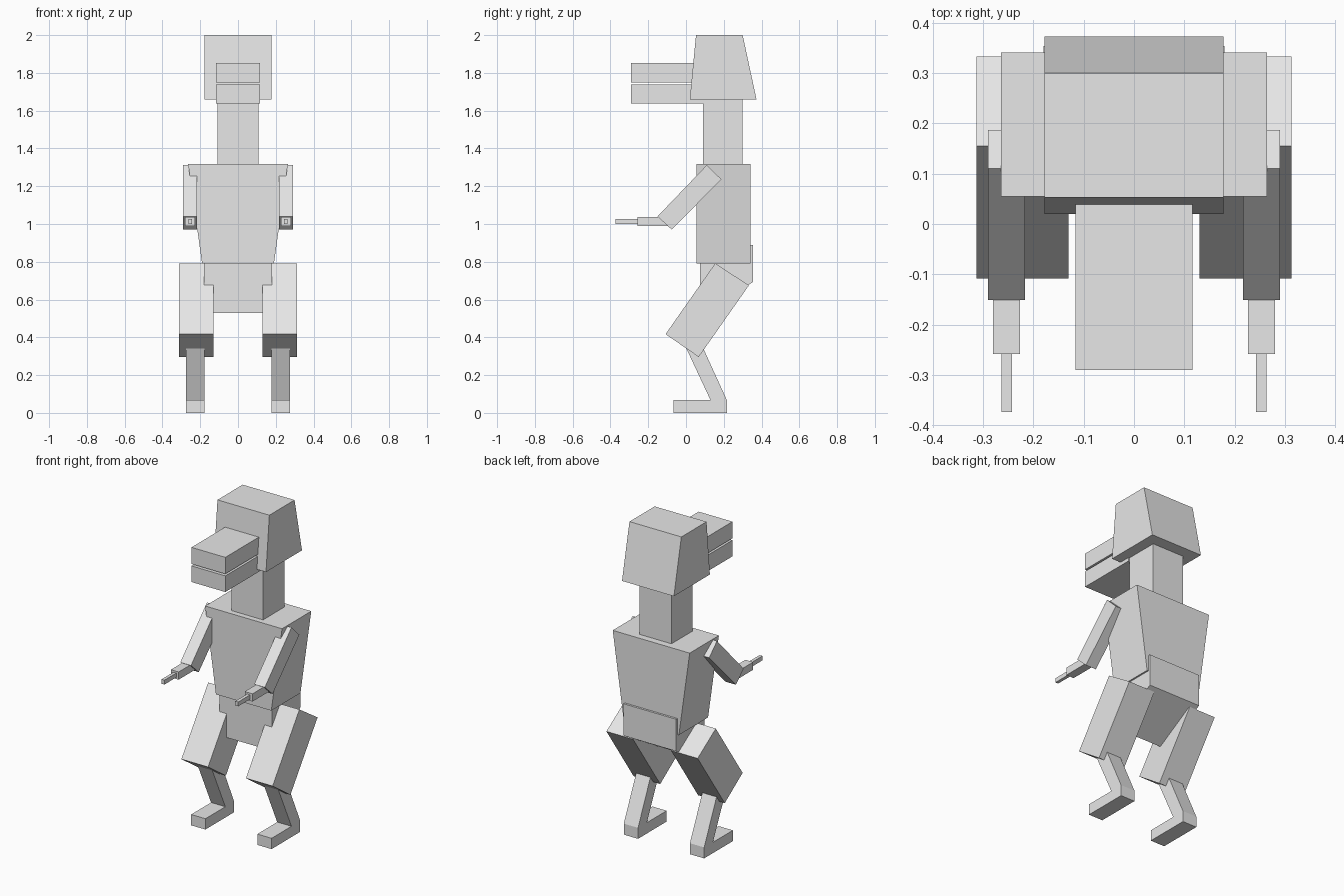
import bpy

if "Cube" in bpy.data.objects:
    bpy.data.objects.remove(bpy.data.objects["Cube"])

# One plain grey for the whole figure
grey = bpy.data.materials.new("light_grey")
grey.diffuse_color = (0.8, 0.8, 0.8, 1.0)
grey.use_nodes = True
grey.node_tree.nodes["Principled BSDF"].inputs["Base Color"].default_value = grey.diffuse_color


def prism(name, profile, x0, x1):
    """Extrude a (y, z) profile between two x positions."""
    n = len(profile)
    area = sum(profile[i][0] * profile[(i + 1) % n][1]
               - profile[(i + 1) % n][0] * profile[i][1] for i in range(n))
    if area < 0:
        profile = profile[::-1]
    verts = [(x, y, z) for x in (x0, x1) for y, z in profile]
    faces = [list(range(n))[::-1], list(range(n, 2 * n))]
    faces += [(i, (i + 1) % n, (i + 1) % n + n, i + n) for i in range(n)]
    mesh = bpy.data.meshes.new(name)
    mesh.from_pydata(verts, [], faces)
    mesh.materials.append(grey)
    obj = bpy.data.objects.new(name, mesh)
    bpy.context.collection.objects.link(obj)
    return obj


def block(name, half_x, y0, y1, z0, z1):
    """Box centred on x = 0."""
    return prism(name, rect(y0, y1, z0, z1), -half_x, half_x)


def rect(y0, y1, z0, z1):
    return [(y0, z0), (y1, z0), (y1, z1), (y0, z1)]


def pair(name, profile, x0, x1):
    """Matching left and right limb parts."""
    prism("left_" + name, profile, x0, x1)
    prism("right_" + name, profile, -x1, -x0)


# Head, snout and neck
prism("head", [(0.02, 1.66), (0.373, 1.66), (0.30, 2.0), (0.053, 2.0)], -0.178, 0.178)
block("upper_snout", 0.116, -0.29, 0.10, 1.75, 1.853)
block("lower_jaw", 0.116, -0.29, 0.09, 1.638, 1.738)
block("neck", 0.109, 0.09, 0.298, 1.30, 1.67)

# Torso, narrowing towards the hips
torso = block("torso", 0.264, 0.055, 0.341, 0.79, 1.318)
for v in torso.data.vertices:
    if v.co.z < 1.0:
        v.co.x *= 0.19 / 0.264

# Hips with a sloping underside
prism("hips", [(0.075, 0.53), (0.354, 0.692), (0.354, 0.89), (0.075, 0.89)], -0.18, 0.18)

# Legs
pair("thigh", [(0.155, 0.792), (0.333, 0.675), (0.067, 0.296), (-0.108, 0.417)], 0.13, 0.313)
pair("shin_and_foot", [(0.0, 0.345), (0.09, 0.345), (0.216, 0.068), (0.216, 0.0),
                       (-0.065, 0.0), (-0.065, 0.067), (0.13, 0.067)], 0.178, 0.276)

# Arms
pair("upper_arm", [(0.11, 1.312), (0.187, 1.237), (-0.075, 0.97), (-0.151, 1.04)], 0.217, 0.29)
pair("forearm", rect(-0.258, -0.09, 0.99, 1.038), 0.227, 0.28)
pair("hand", rect(-0.374, -0.25, 1.0, 1.027), 0.243, 0.263)
